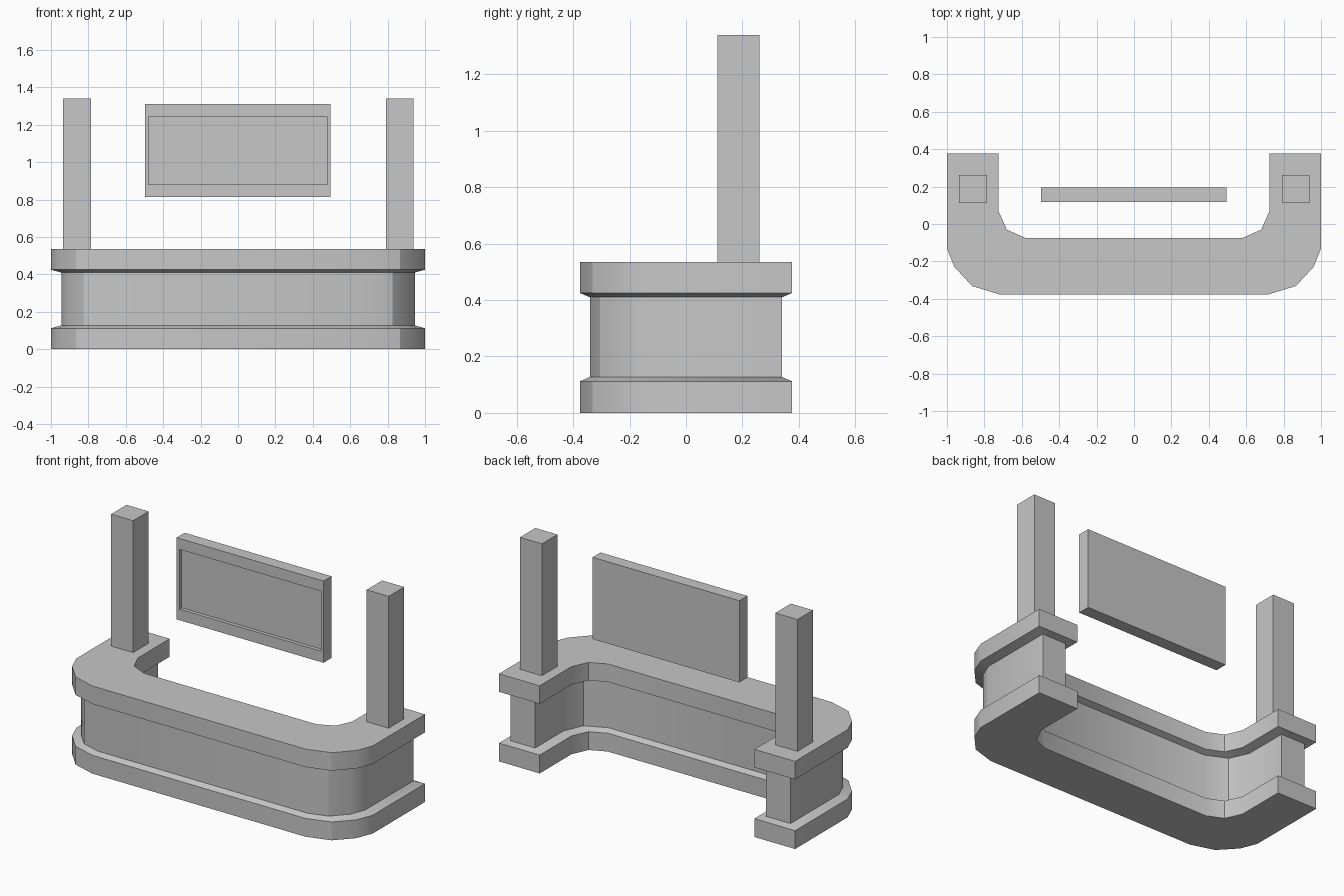
import bpy
import bmesh
import math
from mathutils import Vector

cube = bpy.data.objects.get("Cube")
if cube:
    bpy.data.objects.remove(cube, do_unlink=True)

# Single plain grey
grey = bpy.data.materials.new("plain_grey")
grey.use_nodes = True
colour = (0.57, 0.57, 0.57, 1)
grey.diffuse_color = colour
grey.node_tree.nodes["Principled BSDF"].inputs["Base Color"].default_value = colour


def finish(bm, name):
    bmesh.ops.recalc_face_normals(bm, faces=bm.faces)
    mesh = bpy.data.meshes.new(name)
    bm.to_mesh(mesh)
    bm.free()
    mesh.materials.append(grey)
    obj = bpy.data.objects.new(name, mesh)
    bpy.context.collection.objects.link(obj)
    return obj


def box(name, low, high):
    bm = bmesh.new()
    bmesh.ops.create_cube(bm, size=1)
    for v in bm.verts:
        v.co = [l + (c + 0.5) * (h - l) for c, l, h in zip(v.co, low, high)]
    return finish(bm, name)


def inset_outline(points, dx, dy):
    """Mitred inset of a counter-clockwise outline, wider along x than y."""
    pts = [Vector((x / dx, y / dy)) for x, y in points]
    result = []
    for i, p in enumerate(pts):
        a = (p - pts[i - 1]).normalized()
        b = (pts[(i + 1) % len(pts)] - p).normalized()
        na, nb = Vector((-a.y, a.x)), Vector((-b.y, b.x))
        q = p + (na + nb) / (1 + na.dot(nb))
        result.append((q.x * dx, q.y * dy))
    return result


# U-shaped counter: rounded outer corners, smaller rounded inner corners
outer = [(0.72, -0.376), (0.865, -0.332), (0.96, -0.23), (1, -0.13), (1, 0.376)]
inner = [(0.725, 0.376), (0.725, 0.07), (0.68, -0.03), (0.58, -0.075)]
half = outer + inner
outline = half + [(-x, y) for x, y in reversed(half)]
waist = inset_outline(outline, 0.055, 0.035)

# Counter body: base slab, recessed wall and top slab lofted as one shell
levels = [(outline, 0), (outline, 0.112), (waist, 0.127),
          (waist, 0.41), (outline, 0.425), (outline, 0.535)]
bm = bmesh.new()
rings = [[bm.verts.new((x, y, z)) for x, y in ring] for ring, z in levels]
n = len(outline)
for lower, upper in zip(rings, rings[1:]):
    for i in range(n):
        j = (i + 1) % n
        bm.faces.new((lower[i], lower[j], upper[j], upper[i]))
# Caps: strips pairing each outer point with its inner neighbour
arm = len(outer) - 1
for ring in (rings[0], rings[-1]):
    for side in (ring, ring[::-1]):
        for k in range(arm - 1):
            bm.faces.new((side[arm - k - 1], side[arm - k],
                          side[arm + 1 + k], side[arm + 2 + k]))
        bm.faces.new((side[0], side[1], side[2 * arm]))
    bm.faces.new((ring[0], ring[2 * arm], ring[2 * arm + 1], ring[-1]))
counter = finish(bm, "counter")
bpy.ops.object.select_all(action="DESELECT")
counter.select_set(True)
bpy.context.view_layer.objects.active = counter
bpy.ops.object.shade_smooth_by_angle(angle=math.radians(30))

# Square posts on the two arms
for centre, name in ((0.865, "left_post"), (-0.861, "right_post")):
    box(name, (centre - 0.0745, 0.112, 0.535), (centre + 0.0745, 0.261, 1.34))

# Hanging sign board with a recessed front panel
board = box("sign_board", (-0.497, 0.118, 0.813), (0.495, 0.195, 1.312))
bm = bmesh.new()
bm.from_mesh(board.data)
front = min(bm.faces, key=lambda f: f.calc_center_median().y)
bmesh.ops.inset_individual(bm, faces=[front], thickness=0.026)
mid_z = front.calc_center_median().z
for v in front.verts:
    v.co.z = 1.245 if v.co.z > mid_z else 0.88
recess = bmesh.ops.extrude_face_region(bm, geom=[front])
bmesh.ops.translate(bm, vec=(0, 0.022, 0),
                    verts=[g for g in recess["geom"] if isinstance(g, bmesh.types.BMVert)])
if front.is_valid:
    bmesh.ops.delete(bm, geom=[front], context="FACES_ONLY")
bm.to_mesh(board.data)
bm.free()
